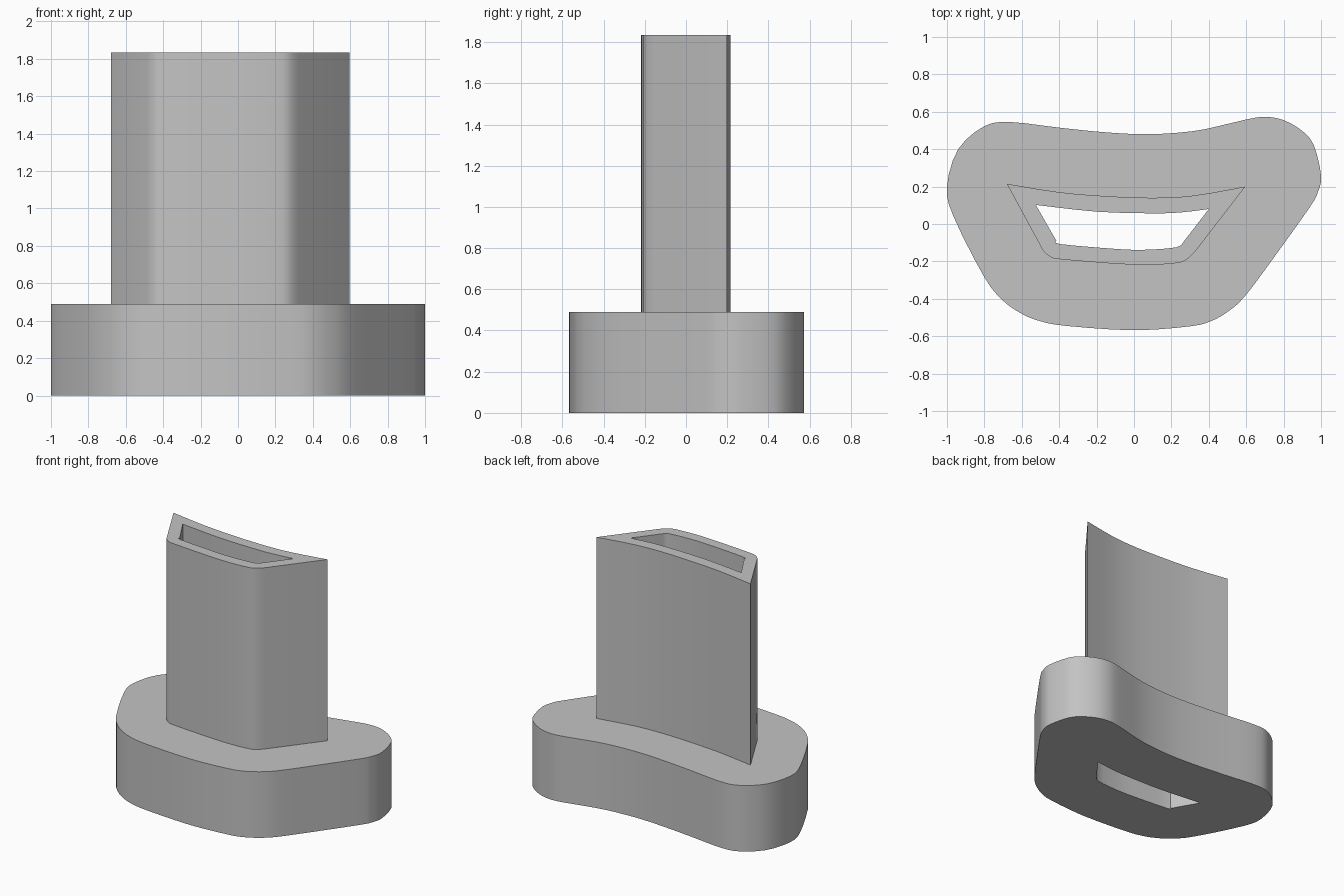
import bpy
import bmesh
import math
from mathutils import Vector

cube = bpy.data.objects.get("Cube")
if cube:
    bpy.data.objects.remove(cube, do_unlink=True)

FLANGE_TOP = 0.49
COLUMN_TOP = 1.835


def spline(points, closed=False, steps=3):
    """Catmull-Rom curve through the points, given in hundredths of a unit."""
    pts = [Vector(p) / 100 for p in points]
    count = len(pts)
    result = []
    for i in range(count if closed else count - 1):
        if closed:
            a, b, c, d = (pts[(i + k) % count] for k in (-1, 0, 1, 2))
        else:
            a, b, c, d = (pts[min(max(i + k, 0), count - 1)] for k in (-1, 0, 1, 2))
        for s in range(steps):
            t = s / steps
            result.append(0.5 * (2 * b + (c - a) * t
                                 + (2 * a - 5 * b + 4 * c - d) * t ** 2
                                 + (3 * b - a - 3 * c + d) * t ** 3))
    return result


# Rounded flange outline
flange = spline([
    (-66, 54.5), (-40, 51.5), (-15, 49), (8, 48), (32, 49.7), (50, 53.5), (64, 56.7),
    (72, 57.2), (80, 55.5), (89, 50.5), (96, 42.5), (100, 26), (98.3, 17), (94, 9),
    (74, -19), (59, -39), (50, -47), (41, -52), (30, -54.7), (0, -56.8), (-36, -54.5),
    (-50, -52), (-60, -48), (-70, -41), (-80, -28.5), (-96.5, 4), (-100, 20),
    (-94, 40), (-80, 52.3)], closed=True)

# Column and bore outlines: curved back, straight tapering sides, rounded front
column = spline([(-68, 21.5), (-40, 17), (-15, 14.9), (10, 14), (32, 15.2), (59.5, 20)])
column += [Vector((0.595, 0.2))]
column += spline([(32.5, -15), (27.5, -19.5), (20, -21.2), (0, -21.8),
                  (-38, -19), (-45, -17.4), (-48.5, -14.5)])
column += [Vector((-0.485, -0.145))]

bore = spline([(-52.5, 10.2), (-20, 6.6), (10, 5.7), (25, 6.2), (40, 8)])
bore += [Vector((0.4, 0.08))]
bore += spline([(26.5, -9.5), (22.5, -12.5), (5, -13.8), (-10, -13.3),
                (-39, -10.8), (-41.5, -9)])
bore += [Vector((-0.415, -0.09))]

bm = bmesh.new()


def ring(outline, z):
    verts = [bm.verts.new((p.x, p.y, z)) for p in outline]
    edges = [bm.edges.new((v, verts[i - 1])) for i, v in enumerate(verts)]
    return verts, edges


def wall(lower, upper):
    for i in range(len(lower[0])):
        bm.faces.new((lower[0][i - 1], lower[0][i], upper[0][i], upper[0][i - 1]))


def cap(outer, inner):
    bmesh.ops.triangle_fill(bm, edges=outer[1] + inner[1], use_beauty=True,
                            normal=(0, 0, 1))


flange_low, flange_high = ring(flange, 0), ring(flange, FLANGE_TOP)
column_low, column_high = ring(column, FLANGE_TOP), ring(column, COLUMN_TOP)
bore_low, bore_high = ring(bore, 0), ring(bore, COLUMN_TOP)

# Flat faces: underside, flange shoulder, column rim
cap(flange_low, bore_low)
cap(flange_high, column_low)
cap(column_high, bore_high)

# Upright walls
wall(flange_low, flange_high)
wall(column_low, column_high)
wall(bore_low, bore_high)
bmesh.ops.recalc_face_normals(bm, faces=bm.faces)

mesh = bpy.data.meshes.new("flanged_hollow_column")
bm.to_mesh(mesh)
bm.free()
body = bpy.data.objects.new("flanged_hollow_column", mesh)
bpy.context.collection.objects.link(body)

# Plain grey material
grey = bpy.data.materials.new("plain_grey")
grey.use_nodes = True
colour = (0.55, 0.55, 0.55, 1)
grey.diffuse_color = colour
grey.node_tree.nodes["Principled BSDF"].inputs["Base Color"].default_value = colour
mesh.materials.append(grey)

# Smooth curved walls, keep the corners crisp
bpy.ops.object.select_all(action="DESELECT")
body.select_set(True)
bpy.context.view_layer.objects.active = body
bpy.ops.object.shade_smooth_by_angle(angle=math.radians(30))
